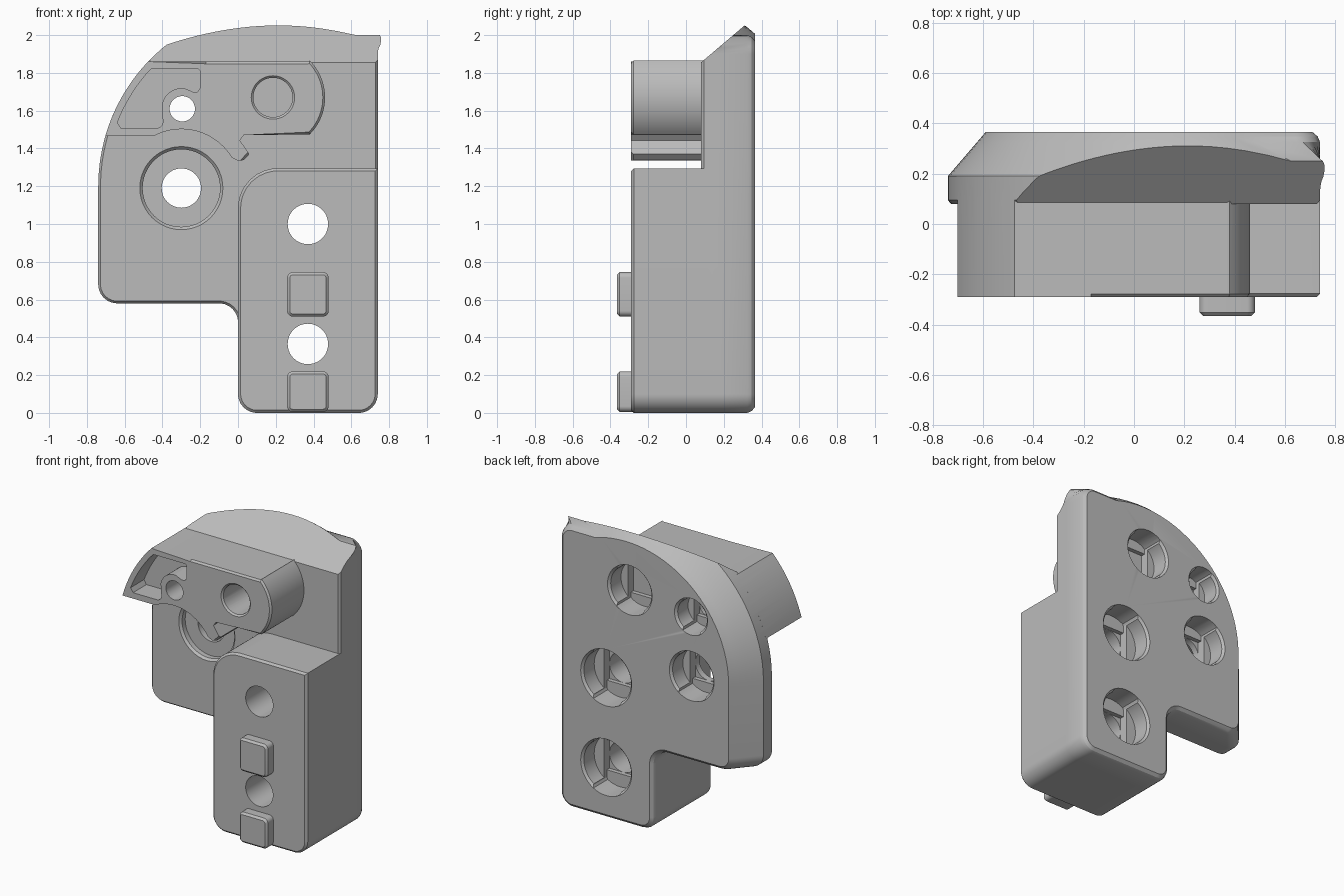
import bpy, bmesh
from math import sin, cos, asin, pi, radians
from mathutils import Vector

cube = bpy.data.objects.get("Cube")
if cube:
    bpy.data.objects.remove(cube, do_unlink=True)

grey = bpy.data.materials.new("plain grey")
grey.use_nodes = True
grey.diffuse_color = (0.5, 0.5, 0.5, 1)
grey.node_tree.nodes["Principled BSDF"].inputs["Base Color"].default_value = grey.diffuse_color

FRONT, FACE, BACK = -0.29, 0.08, 0.365      # front of the blocks, plate face, plate back
ARC_X, ARC_Z, ARC_R = 0.217, 1.2, 0.957     # big shoulder arc


def arc(cx, cz, r, start, end, steps=24):
    """Points on an arc in the x-z plane, angles in radians."""
    angles = [start + (end - start) * i / steps for i in range(steps + 1)]
    return [(cx + r * cos(t), cz + r * sin(t)) for t in angles]


def rounded(corners, steps=8):
    """Polygon from (x, z) points and (x, z, radius) corners."""
    pts = []
    for i, c in enumerate(corners):
        if len(c) == 2:
            pts.append(c)
            continue
        p = Vector(c[:2])
        u = (Vector(corners[i - 1][:2]) - p).normalized()
        v = (Vector(corners[(i + 1) % len(corners)][:2]) - p).normalized()
        half = u.angle(v) / 2
        reach = c[2] / sin(half)
        centre = p + (u + v).normalized() * reach
        a, b = p + u * reach * cos(half) - centre, p + v * reach * cos(half) - centre
        for k in range(steps + 1):
            d = a.lerp(b, k / steps).normalized() * c[2]
            pts.append(tuple(centre + d))
    return pts


def loft(name, layers, edit=None):
    """Solid through (y, points) layers with equal point counts."""
    bm = bmesh.new()
    rings = [[bm.verts.new((x, y, z)) for x, z in pts] for y, pts in layers]
    n = len(rings[0])
    for r, s in zip(rings, rings[1:]):
        for i in range(n):
            j = (i + 1) % n
            bm.faces.new((r[i], r[j], s[j], s[i]))
    bm.faces.new(rings[0])
    bm.faces.new(rings[-1])
    bmesh.ops.recalc_face_normals(bm, faces=bm.faces)
    if edit:
        edit(bm)
        bmesh.ops.recalc_face_normals(bm, faces=bm.faces)
    mesh = bpy.data.meshes.new(name)
    bm.to_mesh(mesh)
    bm.free()
    mesh.materials.append(grey)
    obj = bpy.data.objects.new(name, mesh)
    bpy.context.collection.objects.link(obj)
    return obj


def bevel_front(size, rule=lambda p: True):
    def edit(bm):
        y0 = min(v.co.y for v in bm.verts)
        edges = [e for e in bm.edges if all(v.co.y < y0 + 0.001 for v in e.verts)
                 and rule((e.verts[0].co + e.verts[1].co) / 2)]
        bmesh.ops.bevel(bm, geom=edges, offset=size, segments=1, affect='EDGES')
    return edit


def boolean(target, tool, operation):
    mod = target.modifiers.new(operation, 'BOOLEAN')
    mod.object, mod.operation, mod.solver = tool, operation, 'EXACT'
    bpy.context.view_layer.objects.active = target
    bpy.ops.object.modifier_apply(modifier=mod.name)
    bpy.data.objects.remove(tool, do_unlink=True)


def disc(cx, cz, r, wide=9, tall=9):
    """Circle, optionally clipped to a slot or a square."""
    clip = lambda v, m: max(-m, min(m, v))
    ring = arc(0, 0, r, 0, 2 * pi, 48)[:-1]
    pts = []
    for x, z in ring:
        p = (cx + clip(x, wide), cz + clip(z, tall))
        if p not in pts:
            pts.append(p)
    return pts


# Back plate with a conical shoulder and rounded rear edges
def plate_outline(d, a):
    r = ARC_R - a
    start = asin((2 - d - ARC_Z) / r)
    return rounded([(d, d, 0.1 - d), (0.74 - d, d, 0.1 - d), (0.74 - d, 2 - d, 0.1 - d)]
                   + arc(ARC_X, ARC_Z, r, start, pi, 32)
                   + [(a - 0.74, 0.58 + d, 0.1 - d), (d, 0.58 + d, 0.1 + d)])


def slope_top(bm):
    geom = bm.verts[:] + bm.edges[:] + bm.faces[:]
    bmesh.ops.bisect_plane(bm, geom=geom, plane_co=(0, 0.085, 1.86),
                           plane_no=(0, -0.14, 0.165), clear_outer=True)
    bmesh.ops.holes_fill(bm, edges=[e for e in bm.edges if e.is_boundary], sides=0)


cone = lambda y: 0.15 * (y - 0.19) / (BACK - 0.19)
body = loft("main_body", [(FACE, plate_outline(0.012, 0.012)), (0.095, plate_outline(0, 0)),
                          (0.19, plate_outline(0, 0)), (0.325, plate_outline(0, cone(0.325))),
                          (0.348, plate_outline(0.01, cone(0.348))),
                          (BACK, plate_outline(0.03, cone(BACK)))], slope_top)

# Lower front block
block_pts = rounded([(0, 0, 0.1), (0.74, 0, 0.1), (0.74, 1.295), (0, 1.295, 0.21)])
boolean(body, loft("lower_block", [(FRONT, block_pts), (0.15, block_pts)],
                   bevel_front(0.014)), 'UNION')

# Upper arm with a rounded end and a hook around the pivot
BOSS = (-0.3, 1.19)
PIVOT = (-0.295, 1.61)
EYE = (0.185, 1.67)
left_low = pi - asin((1.465 - ARC_Z) / ARC_R)
left_high = pi - asin((1.86 - ARC_Z) / ARC_R)
arm_pts = rounded([(-0.17, 1.86)] + arc(ARC_X, ARC_Z, ARC_R, left_high, left_low, 10)
                  + arc(*BOSS, 0.312, radians(118), radians(31), 20)
                  + [(0.0, 1.335), (0.03, 1.338), (0.06, 1.37), (0.01, 1.443), (0.03, 1.47)]
                  + arc(*EYE, 0.276, radians(-45), radians(45), 20)[:]
                  + [(0.37, 1.86)])
boolean(body, loft("upper_arm", [(FRONT, arm_pts), (0.11, arm_pts)],
                   bevel_front(0.012, lambda p: p.x > 0.04 or (p.x > -0.16 and p.z > 1.8))),
        'UNION')

# Hollow pocket in the arm
pocket = rounded(arc(ARC_X, ARC_Z, 0.92, radians(139.5), radians(158.5), 8)
                 + [(-0.62, 1.507), (-0.395, 1.507, 0.035)]
                 + arc(*PIVOT, 0.11, radians(170), radians(85), 10)
                 + [(-0.24, 1.70), (-0.215, 1.70), (-0.2, 1.72), (-0.2, 1.82, 0.015),
                    (-0.46, 1.82)])
boolean(body, loft("pocket_cutter", [(FRONT - 0.1, pocket), (FRONT + 0.15, pocket)]),
        'DIFFERENCE')

# Round seat around the boss hole, and the chamfer of the eye hole
boolean(body, loft("seat_cutter", [(FACE - 0.05, disc(*BOSS, 0.22)), (FACE, disc(*BOSS, 0.22)),
                                   (FACE + 0.015, disc(*BOSS, 0.205)),
                                   (FACE + 0.05, disc(*BOSS, 0.205))]), 'DIFFERENCE')
boolean(body, loft("eye_cutter", [(FRONT - 0.01, disc(*EYE, 0.125)),
                                  (FRONT + 0.015, disc(*EYE, 0.1))]), 'DIFFERENCE')

# Screw holes with stepped counterbores at the back: centre, hole radius, head radius
screws = [((0.37, 1.0), 0.107, 0.2), ((0.37, 0.365), 0.107, 0.2), (BOSS, 0.104, 0.175),
          (EYE, 0.104, 0.175), (PIVOT, 0.067, 0.13)]
for c, hole, head in screws:
    floor = BACK - 0.13
    steps = [(-1, 1, disc(*c, hole)),
             (floor - 0.06, 1, disc(*c, head, hole, hole)),
             (floor - 0.03, 1, disc(*c, head, hole))]
    for y0, y1, pts in steps:
        boolean(body, loft("hole_cutter", [(y0, pts), (y1, pts)]), 'DIFFERENCE')
    boolean(body, loft("head_cutter", [(floor, disc(*c, head - 0.015)),
                                       (BACK - 0.015, disc(*c, head - 0.015)),
                                       (BACK + 0.005, disc(*c, head + 0.005))]), 'DIFFERENCE')

# Square locating pegs on the front
pegs = []
for name, z0, z1 in (("upper_peg", 0.51, 0.745), ("lower_peg", 0.005, 0.22)):
    pts = rounded([(0.26, z0, 0.03), (0.48, z0, 0.03), (0.48, z1, 0.03), (0.26, z1, 0.03)], 5)
    pegs.append(loft(name, [(-0.365, pts), (FRONT + 0.02, pts)], bevel_front(0.014)))

# Smooth shading with sharp edges
for obj in [body] + pegs:
    bpy.ops.object.select_all(action='DESELECT')
    obj.select_set(True)
    bpy.context.view_layer.objects.active = obj
    bpy.ops.object.shade_smooth_by_angle(angle=radians(25))
